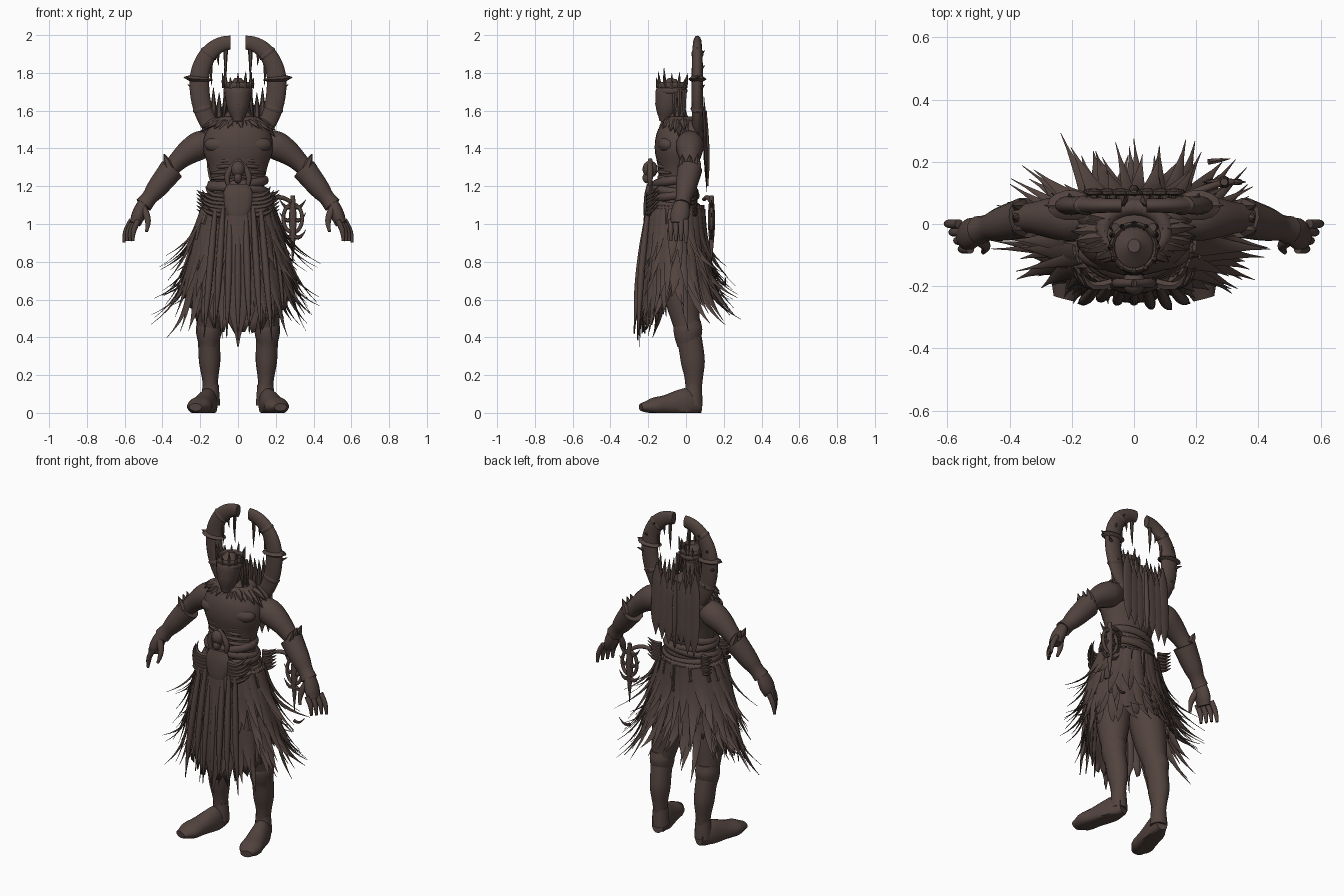
import bpy, bmesh, math, random
from math import sin, cos, pi, tau
from mathutils import Vector, Matrix

random.seed(7)
rand = random.random
uniform = random.uniform
X, Y, Z = (Vector(row) for row in Matrix.Identity(3))

if "Cube" in bpy.data.objects:
    bpy.data.objects.remove(bpy.data.objects["Cube"])

brown = (0.085, 0.057, 0.049, 1)
material = bpy.data.materials.new("dark_brown")
material.use_nodes = True
material.diffuse_color = brown
shader = material.node_tree.nodes["Principled BSDF"]
shader.inputs["Base Color"].default_value = brown
shader.inputs["Roughness"].default_value = 0.8


def mix(start, end, t):
    return start + (end - start) * t


def profile(*values):
    """Smooth curve through evenly spaced values."""
    def at(t):
        last = len(values) - 1
        i = min(int(t * last), last - 1)
        before, start, end, after = (values[min(max(i + k, 0), last)] for k in (-1, 0, 1, 2))
        f = t * last - i
        ease = f * f * (3 - 2 * f)
        slope_in, slope_out = (end - before) / 2, (after - start) / 2
        return mix(start, end, ease) + f * (1 - f) * (slope_in * (1 - f) - slope_out * f)
    return at


def bow(start, end, bend=(0, 0, 0)):
    """Path from start to end, bent in the middle."""
    start, end, bend = Vector(start), Vector(end), Vector(bend)
    return lambda t: start.lerp(end, t) + bend * sin(pi * t)


def flat(radius, ratio=1):
    """Elliptical section whose depth is a ratio of its width."""
    return lambda t: (radius(t), radius(t) * ratio)


def sweep(bm, path, size, sides=14, steps=12, ref=None):
    """Loft elliptical sections along a path."""
    if ref is None:
        along = (path(1) - path(0)).normalized()
        ref = X if abs(along.y) > 0.8 else Y
    rings = []
    for step in range(steps + 1):
        t = step / steps
        tangent = (path(t + 0.01) - path(t - 0.01)).normalized()
        across = ref.cross(tangent).normalized()
        normal = tangent.cross(across)
        wide, deep = (max(s, 0.001) for s in size(t))
        rings.append([bm.verts.new(path(t) + across * wide * cos(q) + normal * deep * sin(q))
                      for q in (tau * j / sides for j in range(sides))])
    for ring, above in zip(rings, rings[1:]):
        for j in range(sides):
            k = (j + 1) % sides
            bm.faces.new((ring[j], ring[k], above[k], above[j]))
    bm.faces.new(rings[0][::-1])
    bm.faces.new(rings[-1])


def limb(bm, start, end, *radii, ratio=1, bend=(0, 0, 0)):
    sweep(bm, bow(start, end, bend), flat(profile(*radii), ratio))


def spike(bm, start, end, radius, bend=(0, 0, 0)):
    """Tapered, bent thorn."""
    sweep(bm, bow(start, end, bend), flat(lambda t: radius * (1 - t * t)), sides=6, steps=5)


def hoop(bm, centre, reach, rise, radius, ratio=1):
    """Elliptical ring spanned by two axes."""
    sweep(bm, lambda t: Vector(centre) + reach * cos(tau * t) + rise * sin(tau * t),
          flat(lambda t: radius, ratio), sides=8, steps=28, ref=reach.cross(rise).normalized())


def ball(bm, centre, radii):
    bmesh.ops.create_uvsphere(bm, u_segments=18, v_segments=12, radius=1,
                              matrix=Matrix.Translation(centre) @ Matrix.Diagonal((*radii, 1)))


def finish(bm, name, mirror=False):
    bmesh.ops.recalc_face_normals(bm, faces=bm.faces)
    mesh = bpy.data.meshes.new(name)
    bm.to_mesh(mesh)
    bm.free()
    mesh.materials.append(material)
    part = bpy.data.objects.new(name, mesh)
    bpy.context.collection.objects.link(part)
    if mirror:
        part.modifiers.new("Mirror", "MIRROR").use_mirror_merge = False
    bpy.ops.object.select_all(action="DESELECT")
    part.select_set(True)
    bpy.context.view_layer.objects.active = part
    bpy.ops.object.shade_smooth_by_angle(angle=math.radians(50))
    return part


# Torso, chest muscles and ribs
bm = bmesh.new()
waistline = profile(.17, .17, .16, .14, .155, .185, .16, .05)
sweep(bm, bow((0, -.06, .9), (0, -.04, 1.6)), flat(waistline, .65), sides=28, steps=28)
finish(bm, "torso")
bm = bmesh.new()
ball(bm, (.08, -.095, 1.42), (.1, .055, .05))
ball(bm, (.1, .03, 1.47), (.09, .065, .08))
for rib in range(5):
    height = 1.37 - rib * .03
    limb(bm, (.02, -.145, height), (.14, -.08, height - .01), .006, .011, .006, bend=-Y * .02)
finish(bm, "chest_and_ribs", True)

# Head, face and side hair
bm = bmesh.new()
sweep(bm, bow((0, -.115, 1.54), (0, -.07, 1.77)), flat(profile(.025, .052, .066, .068, .02), 1.08), sides=22)
limb(bm, (0, -.14, 1.69), (0, -.155, 1.63), .008, .012, .01)
limb(bm, (0, -.03, 1.5), (0, -.06, 1.66), .065, .05, .05)
finish(bm, "head")
bm = bmesh.new()
limb(bm, (0, -.14, 1.68), (.06, -.1, 1.68), .01, .01, .008, bend=-Y * .01)
for lock in range(3):
    back = lock * .025 - .06
    spike(bm, (.06, back, 1.71), (.08, back, 1.55 - rand() * .04), .014)
finish(bm, "brow_and_hair", True)

# Crown of uneven spikes
bm = bmesh.new()
crown = Vector((0, -.075, 1.72))
for side in (-1, 1):
    hoop(bm, crown + Z * side * .015, X * .07, Y * .075, .008, 2)
points = 12
for i in range(points):
    outward = X * sin(tau * i / points) - Y * cos(tau * i / points)
    base = crown + outward * .073
    spike(bm, base, base + outward * .01 + Z * uniform(.05, .12), .011)
finish(bm, "crown")


def horn(t):
    """Arc from the shoulder, out and up to the broken tip."""
    q = mix(-1, pi / 2, t)
    return Vector((.04 + .165 * cos(q), .06, 1.75 + sin(q) * (.21 if q > 0 else .3)))


# Great horns with collars and thorns
bm = bmesh.new()
sweep(bm, horn, flat(profile(.045, .052, .046, .037), .6), sides=16, steps=24)
for place, grow in ((.2, .055), (.42, .075), (.7, .05)):
    sweep(bm, lambda t: horn(place + (t - .5) * .06), flat(profile(.04, grow, .04), .65), steps=4)
for i in range(5):
    spot = horn(i / 6)
    spike(bm, spot, spot + X * uniform(-.07, .07) + Y * .04 + Z * .03, .014)
spike(bm, horn(.42), horn(.42) + X * .085 + Z * .01, .024)
finish(bm, "horns", True)

# Tatters hanging inside the horns and rising behind the head
bm = bmesh.new()
for i in range(3):
    top = horn(.95 - i * .1)
    spike(bm, top, top - Z * uniform(.1, .2), .012, X * .005)
for i in range(4):
    foot = X * (.04 + i * .03) + Y * .08 + Z * 1.5
    spike(bm, foot, foot + Z * uniform(.18, .32) - Y * .02, .022)
finish(bm, "horn_tatters", True)

# Ragged fur collar
bm = bmesh.new()
tufts = 32
neck = Vector((0, -.02, 1.54))
for i in range(tufts):
    q = tau * (i + rand() * .6) / tufts
    inner = neck + X * sin(q) * .09 - Y * cos(q) * .07
    outer = neck + X * sin(q) * .2 - Y * cos(q) * .125 - Z * uniform(.03, .09)
    spike(bm, inner, outer, .027, Z * .012)
hoop(bm, neck, X * .1, Y * .075, .028)
finish(bm, "fur_collar")

# Arms, flared bracers and hands
shoulder, elbow = Vector((.2, .02, 1.45)), Vector((.36, .02, 1.29))
wrist, knuckle = Vector((.5, -.02, 1.1)), Vector((.545, -.04, 1))
bm = bmesh.new()
limb(bm, shoulder - X * .07, elbow, .055, .075, .067, .053, .045, bend=(X + Z) * .013)
finish(bm, "arms", True)
bm = bmesh.new()
limb(bm, elbow - X * .01, wrist, .066, .062, .058, .052, .042, .046)
for lean in (-.04, 0, .04):
    spike(bm, elbow + Y * lean, elbow + X * uniform(-.02, .04) + Y * lean + Z * .08, .024)
finish(bm, "bracers", True)
bm = bmesh.new()
limb(bm, wrist + Z * .02, knuckle, .027, .034, .036, .03, ratio=1.4)
for finger in range(4):
    spread = finger - 1.5
    root = knuckle + Y * spread * .027 + X * spread * .012
    tip = root + X * (.035 + spread * .004) - Z * uniform(.085, .1)
    limb(bm, root + Z * .02, tip, .015, .014, .008, bend=X * .01)
limb(bm, wrist - Y * .03 - Z * .02, wrist - X * .015 - Y * .07 - Z * .14, .02, .016, .008, bend=-X * .015)
finish(bm, "hands", True)

# Back panel of overlapping torn plates with a spine ridge
bm = bmesh.new()
strips = 7
for i in range(strips):
    across = X * mix(-.13, .13, i / (strips - 1)) + Y * .095
    limb(bm, across + Z * uniform(1.6, 1.68), across + Y * .015 + Z * uniform(1.15, 1.28),
         .004, .03, .034, .034, .03, .002, ratio=.25)
limb(bm, (0, .1, 1.6), (0, .115, 1.2), .01, .016, .016, .004)
finish(bm, "back_panel")

# Legs with knee guards
hip, knee, ankle = Vector((.1, -.05, .95)), Vector((.155, .01, .43)), Vector((.145, .04, .1))
bm = bmesh.new()
limb(bm, hip, knee, .09, .1, .09, .065, ratio=1.05, bend=-Y * .01)
limb(bm, knee, ankle, .06, .058, .056, .043, .037, ratio=1.15, bend=Y * .012)
limb(bm, knee + Z * .06, knee - Z * .08, .06, .068, .062, .05, ratio=1.15)
finish(bm, "legs", True)

# Boots turned slightly outwards
bm = bmesh.new()
height = profile(.05, .085, .075, .055, .045, .02)
width = profile(.035, .05, .055, .06, .065, .035)
sweep(bm, bow((.14, .075, .05), (.225, -.24, .03)), lambda t: (height(t), width(t)), sides=18)
limb(bm, ankle - Z * .06, ankle + Z * .05, .05, .047, .043)
for vert in bm.verts:
    vert.co.z = max(vert.co.z, 0)
finish(bm, "boots", True)


def skirt(angle, height, out=0):
    """Point on the skirt; angle zero is the front."""
    drop = (1.1 - height) / .7
    width = .18 + .25 * drop - .15 * drop * drop + out
    front, back = -.2 - .03 * drop - out, .09 + .12 * drop * drop + out
    return Vector((width * sin(angle), mix(front, back, (1 - cos(angle)) / 2), height))


def hem(angle):
    return .72 - .26 * max(0, cos(angle)) ** .7


# Pleated skirt cloth with a jagged hem
bm = bmesh.new()
columns, rows, grid = 96, 10, []
for i in range(columns):
    angle = tau * i / columns
    low = hem(angle) + (.05 if i % 3 == 0 else -.05) * rand()
    grid.append([bm.verts.new(skirt(angle, mix(1.1, low, j / rows), (i % 2) * .008))
                 for j in range(rows + 1)])
for left, right in zip(grid, grid[1:] + grid[:1]):
    for j in range(rows):
        bm.faces.new((left[j], right[j], right[j + 1], left[j + 1]))
finish(bm, "skirt_cloth").modifiers.new("Thickness", "SOLIDIFY").thickness = .006

# Layered skirt strips whose broad tips flick outwards
bm = bmesh.new()
count = 22
for layer in range(5):
    top = 1.08 - layer * .08
    for i in range(count):
        angle = tau * (i + layer / 2 + uniform(-.3, .3)) / count
        side, rear = abs(sin(angle)), max(0, -cos(angle))
        low = max(top - uniform(.22, .42), hem(angle) - .06 - .25 * side * rand() - .15 * rear * rand())
        flick = .015 + (.12 * side * side + .08 * rear) * uniform(.4, 1.4)
        sway, breadth = uniform(-.12, .12), uniform(.02, .036)
        sweep(bm, lambda t: skirt(angle + sway * t * t, mix(top, low, t), .008 + flick * abs(t) ** 3),
              flat(profile(breadth * .8, breadth, breadth * .85, breadth * .5, 0), .25),
              sides=6, steps=9, ref=X * sin(angle) - Y * cos(angle))
finish(bm, "skirt_strips")

# Front hanging panel and cords
bm = bmesh.new()
limb(bm, (0, -.21, 1.08), (0, -.245, .35), .05, .045, .06, .003, ratio=.2, bend=-Y * .01)
for cord in range(-3, 4):
    limb(bm, (cord * .04, -.2, 1.08), (cord * .06, uniform(-.28, -.23), uniform(.38, .47)),
         .012, .018, .016, .002, bend=-Y * .01)
finish(bm, "front_panel")

# Crossed belt wraps and claws
bm = bmesh.new()
for wrap in range(6):
    tilt = Z * (.012 if wrap % 2 else -.012)
    hoop(bm, (0, -.06, 1.02 + wrap * .04), X * (.18 - wrap * .007) + tilt,
         Y * (.13 - wrap * .005) + tilt, .018, 1.3)
finish(bm, "belt_wraps")
bm = bmesh.new()
for claw in range(6):
    root = Vector((.07, -.19, 1.05 + claw * .02))
    spike(bm, root, root + X * uniform(.1, .14) + Y * .05 + Z * .05, .017, (.02, -.03, -.015))
    spike(bm, root + X * .07 + Y * .23, root + X * .15 + Y * .25 + Z * .03, .014, -Z * .01)
finish(bm, "belt_claws", True)

# Shield buckle with a hooded skull
bm = bmesh.new()
limb(bm, (0, -.19, 1.21), (0, -.215, 1), .06, .08, .074, .055, .015, ratio=.3)
skull = Vector((0, -.19, 1.29))
ball(bm, skull, (.038, .04, .045))
ball(bm, skull - Z * .045 - Y * .015, (.022, .025, .03))
for side in (-X, X):
    limb(bm, skull + Z * .05, skull + side * .04 - Z * .11, .012, .016, .008, bend=side * .035)
finish(bm, "shield_buckle")

# Ring and dagger trophy at the left hip
bm = bmesh.new()
trophy = Vector((.29, .135, 1.03))
hoop(bm, trophy, X * .05, Z * .075, .01)
limb(bm, trophy + Z * .12, trophy - Z * .24, .012, .02, .013, .002)
for side in (-X, X):
    for lift in (-.09, 0, .07):
        spike(bm, trophy + Z * lift, trophy + side * .07 + Z * (lift + .03), .014, -Z * .025)
limb(bm, trophy - X * .12 - Y * .04 + Z * .1, trophy + Z * .08, .01, .012, .01, bend=Z * .02)
spike(bm, (.24, .2, .69), (.31, .21, .72), .01, -Z * .02)
finish(bm, "hip_trophy")
